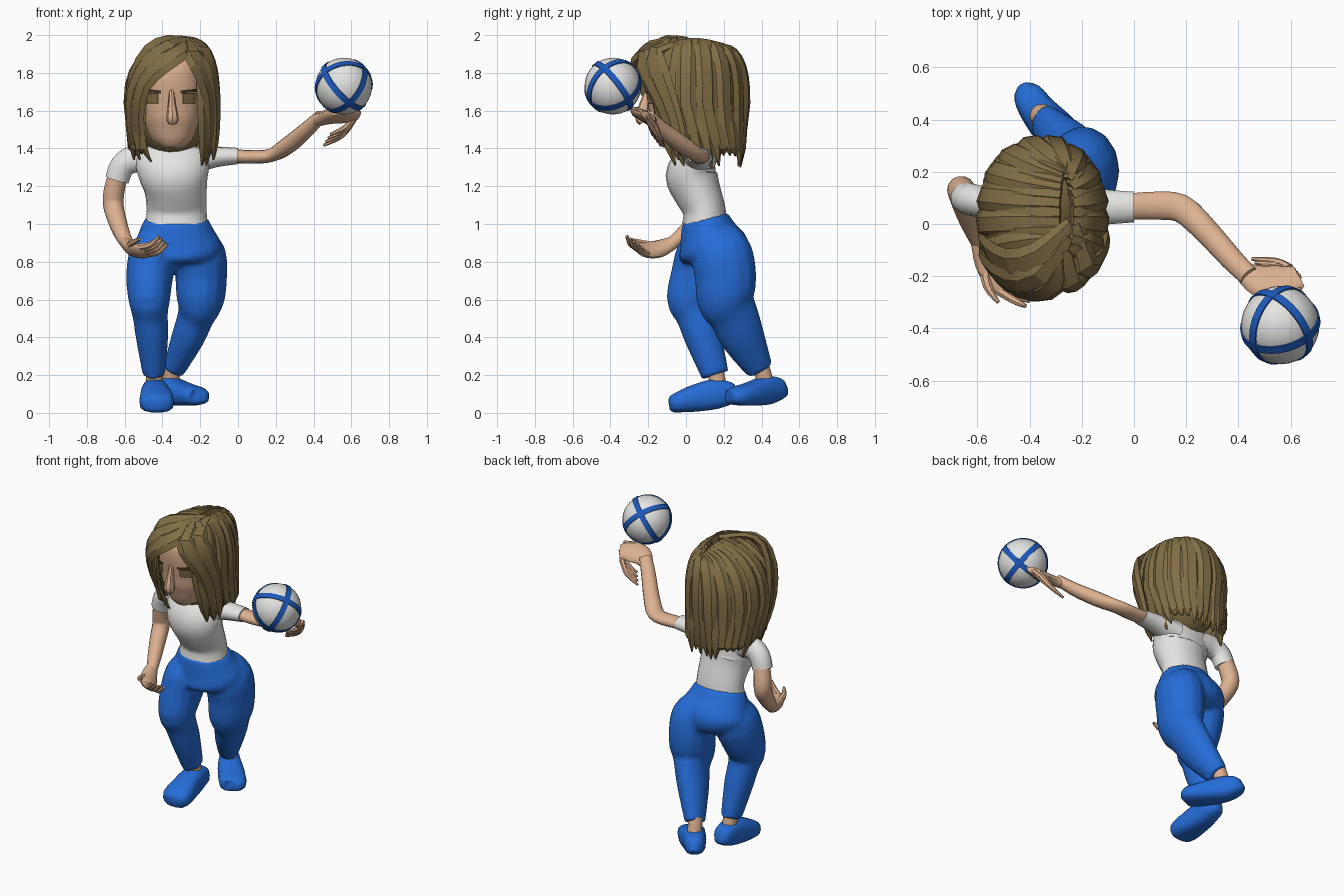
import bpy, bmesh, math, random
from mathutils import Vector, Matrix

random.seed(4)
HC = Vector((-0.35, 0.03, 1.64))      # centre of the hair


def material(name, rgb):
    m = bpy.data.materials.new(name)
    m.diffuse_color = (*rgb, 1)
    return m


SKIN = material("skin", (0.72, 0.44, 0.28))
HAIR = material("hair brown", (0.22, 0.155, 0.06))
DARK = material("brow dark brown", (0.05, 0.035, 0.015))
WHITE = material("shirt white", (0.78, 0.78, 0.77))
BLUE = material("trouser blue", (0.018, 0.15, 0.68))
BAND = material("ball blue", (0.012, 0.1, 0.5))


def finish(name, bm, mat, angle=40):
    me = bpy.data.meshes.new(name)
    bmesh.ops.recalc_face_normals(bm, faces=bm.faces)
    bm.to_mesh(me)
    bm.free()
    me.materials.append(mat)
    ob = bpy.data.objects.new(name, me)
    bpy.context.collection.objects.link(ob)
    if angle:
        bpy.ops.object.select_all(action='DESELECT')
        ob.select_set(True)
        bpy.context.view_layer.objects.active = ob
        bpy.ops.object.shade_smooth_by_angle(angle=math.radians(angle))
    return ob


def spline(pts, n):
    """Catmull-Rom points through the rows of pts."""
    rows = [Vector(p) for p in pts]
    out = []
    for i in range(len(rows) - 1):
        a, b, c, d = rows[max(i - 1, 0)], rows[i], rows[i + 1], rows[min(i + 2, len(rows) - 1)]
        for k in range(n):
            t = k / n
            out.append(0.5 * (2 * b + (c - a) * t + (2 * a - 5 * b + 4 * c - d) * t ** 2
                              + (3 * b - a - 3 * c + d) * t ** 3))
    return out + [rows[-1]]


def add_tube(bm, pts, ref=None, sides=14, n=3, power=1):
    """Oval tube; each row is x, y, z, radius along ref, other radius. power < 1 squares it."""
    pts = [p if len(p) == 5 else (*p, p[3]) for p in pts]
    rows = spline(pts, n)
    pos = [Vector(r[:3]) for r in rows]
    rings = []
    bend = lambda v: math.copysign(abs(v) ** power, v)
    for i, r in enumerate(rows):
        t = (pos[min(i + 1, len(pos) - 1)] - pos[max(i - 1, 0)]).normalized()
        s = Vector(ref) if ref else t.cross(pos[i] - HC)
        s = (s - t * s.dot(t)).normalized()
        u = t.cross(s)
        rings.append([bm.verts.new(pos[i] + s * bend(math.cos(w)) * max(r[3], .002)
                                   + u * bend(math.sin(w)) * max(r[4], .002))
                      for w in (2 * math.pi * k / sides for k in range(sides))])
    for a, b in zip(rings, rings[1:]):
        for k in range(sides):
            j = (k + 1) % sides
            bm.faces.new((a[k], a[j], b[j], b[k]))
    bm.faces.new(rings[0])
    bm.faces.new(rings[-1])


def tube(name, mat, pts, ref=(1, 0, 0), **kw):
    bm = bmesh.new()
    add_tube(bm, pts, ref, **kw)
    return finish(name, bm, mat)


# Torso and sleeves
tube("shirt", WHITE, [(-.325, .1, 1.0, .165, .12), (-.325, .095, 1.08, .158, .113), (-.33, .055, 1.18, .165, .128),
                      (-.34, .03, 1.26, .185, .138), (-.345, .05, 1.34, .2, .11), (-.345, .07, 1.395, .17, .08),
                      (-.345, .07, 1.415, .08, .06)], sides=20)
tube("left_sleeve", WHITE, [(-.26, .07, 1.33, .07, .09), (-.12, .065, 1.355, .055, .07), (0, .065, 1.36, .043, .06)], (0, 0, 1))
tube("right_sleeve", WHITE, [(-.44, .07, 1.33, .07, .08), (-.54, .08, 1.345, .06, .075), (-.61, .09, 1.31, .062, .068),
                             (-.64, .1, 1.235, .06, .065)], (0, 1, 0))

# Trousers: seat and baggy legs fused into one skin
bm = bmesh.new()
add_tube(bm, [(-.325, .1, 1.03, .168, .125), (-.325, .12, .95, .205, .155), (-.32, .145, .87, .235, .19),
              (-.32, .155, .81, .2, .17), (-.32, .155, .78, .1, .1)], (1, 0, 0), sides=20)
add_tube(bm, [(-.4, .12, .93, .1, .12), (-.445, .105, .84, .13, .16), (-.468, .065, .72, .125, .15),
              (-.47, .025, .6, .112, .13), (-.465, .05, .52, .095, .107), (-.455, .09, .4, .087, .1),
              (-.445, .155, .2, .06, .075)], (1, 0, 0))
add_tube(bm, [(-.25, .16, .93, .1, .13), (-.205, .19, .84, .14, .165), (-.195, .21, .72, .138, .165),
              (-.2, .21, .6, .128, .155), (-.22, .25, .52, .1, .135), (-.265, .3, .4, .088, .12),
              (-.34, .39, .23, .06, .075)], (1, 0, 0))
trousers = finish("trousers", bm, BLUE)
m = trousers.modifiers.new("fuse", 'REMESH')
m.mode, m.voxel_size, m.use_smooth_shade = 'VOXEL', .014, True
m = trousers.modifiers.new("soften", 'SMOOTH')
m.factor, m.iterations = .5, 6

# Ankles and shoes
tube("right_ankle", SKIN, [(-.445, .15, .25, .045), (-.44, .18, .1, .045)])
tube("left_ankle", SKIN, [(-.345, .39, .27, .045), (-.36, .43, .13, .045)])
tube("right_shoe", BLUE, [(-.44, .275, .11, .02, .03), (-.44, .25, .105, .055, .055), (-.44, .16, .1, .07, .08),
                          (-.435, .05, .078, .085, .073), (-.43, -.03, .058, .092, .057), (-.43, -.075, .045, .075, .044),
                          (-.43, -.09, .042, .03, .025)], power=.7)
tube("left_shoe", BLUE, [(-.425, .525, .14, .02, .03), (-.41, .5, .13, .055, .055), (-.365, .43, .12, .07, .075),
                         (-.29, .345, .1, .083, .063), (-.23, .275, .09, .083, .05), (-.205, .245, .085, .065, .038),
                         (-.2, .235, .085, .03, .02)], (.75, .65, 0), power=.7)

# Arms
tube("left_arm", SKIN, [(-.05, .065, 1.36, .038, .05), (.08, .07, 1.355, .036, .055), (.18, .06, 1.365, .036, .055),
                        (.27, -.02, 1.42, .045, .05), (.37, -.13, 1.505, .04, .045), (.44, -.2, 1.575, .03, .04)], (0, 0, 1))
tube("right_arm", SKIN, [(-.63, .1, 1.28, .05), (-.655, .12, 1.18, .055), (-.66, .125, 1.1, .054),
                         (-.64, .06, 1.02, .05), (-.61, -.02, .94, .042), (-.58, -.09, .885, .032)], (1, 0, 0))


# Hands: a palm, four fingers and a thumb
def hand(name, palm, ref, knuckle, bend, tip, spread, thumb):
    bm = bmesh.new()
    add_tube(bm, palm, ref)
    k, b, t, s = map(Vector, (knuckle, bend, tip, spread))
    for i in (-1.5, -.5, .5, 1.5):
        add_tube(bm, [(*(k + s * i), .02), (*(b + s * i * 1.1), .016), (*(t + s * i * 1.2), .008)], (.3, .4, .8), sides=7)
    add_tube(bm, thumb, (.3, .4, .8), sides=7)
    finish(name, bm, SKIN)


hand("left_hand", [(.41, -.18, 1.545, .035, .03), (.49, -.22, 1.57, .07, .03), (.57, -.225, 1.575, .075, .028),
                   (.63, -.2, 1.57, .05, .02)], (0, 1, -.5),
     (.61, -.19, 1.555), (.56, -.165, 1.49), (.47, -.155, 1.445), (.01, -.012, .016),
     [(.5, -.26, 1.585, .025), (.57, -.27, 1.6, .02), (.64, -.25, 1.61, .008)])
hand("right_hand", [(-.595, -.06, .905, .035, .03), (-.565, -.14, .87, .055, .035), (-.52, -.21, .86, .06, .03),
                    (-.48, -.24, .86, .045, .022)], (.5, .5, -.5),
     (-.5, -.23, .86), (-.44, -.265, .872), (-.395, -.285, .915), (.012, .016, -.012),
     [(-.57, -.16, .88, .025), (-.56, -.24, .9, .018), (-.52, -.3, .92, .008)])

# Head, neck and nose
tube("neck", SKIN, [(-.35, .07, 1.37, .075), (-.35, .05, 1.5, .075)])
head = tube("head", SKIN, [(-.35, -.06, 1.4, .045, .06), (-.35, -.055, 1.44, .1, .105), (-.35, -.035, 1.52, .14, .155),
                           (-.35, -.025, 1.62, .16, .175), (-.35, -.025, 1.75, .165, .195),
                           (-.35, -.03, 1.85, .15, .18), (-.35, -.02, 1.93, .08, .1)], sides=20, power=.85)
tube("nose", SKIN, [(-.352, -.2, 1.72, .012, .012), (-.35, -.22, 1.64, .02, .025), (-.347, -.235, 1.565, .033, .035),
                    (-.347, -.225, 1.54, .028, .025)], sides=8)


# Eyes and brows: thin plates laid on the face
def face_plate(name, mat, x0, x1, z0, z1, h, lift):
    bm = bmesh.new()
    cols = [[bm.verts.new((x0 + (x1 - x0) * i / 6, -.4, z0 + (z1 - z0) * i / 6 + h * j / 4)) for j in range(5)]
            for i in range(7)]
    for a, b in zip(cols, cols[1:]):
        for j in range(4):
            bm.faces.new((a[j], b[j], b[j + 1], a[j + 1]))
    ob = finish(name, bm, mat, 0)
    m = ob.modifiers.new("lay on face", 'SHRINKWRAP')
    m.target = head
    m.wrap_method = 'PROJECT'
    m.wrap_mode = 'ABOVE_SURFACE'
    m.use_project_y = True
    m.offset = lift


for side, e in (("right", -.452), ("left", -.262)):
    d = 1 if side == "left" else -1
    face_plate(side + "_eye", DARK, e - .033, e + .033, 1.635, 1.635, .06, .004)
    face_plate(side + "_iris", HAIR, e - .029, e + .029, 1.638, 1.638, .05, .007)
    z = (1.692, 1.702) if d > 0 else (1.702, 1.692)
    face_plate(side + "_brow", DARK, *sorted((e + d * .055, e - d * .045)), *z, .016, .006)

# Hair: scalp with tapered locks falling from a parting line
bm = bmesh.new()
bmesh.ops.create_uvsphere(bm, u_segments=20, v_segments=12, radius=1,
                          matrix=Matrix.Translation((-.35, .07, 1.65)) @ Matrix.Diagonal((.21, .235, .31, 1)))
finish("scalp", bm, HAIR)
bm = bmesh.new()
for i in range(25):
    a = math.radians(-38 + 256 * i / 24)
    ca, sa = math.cos(a), math.sin(a)
    out = .016 * (i % 2)
    low = 1 - .12 * max(0, sa) ** 2
    tip = random.uniform(1.29, 1.38)
    path = []
    for k, w in zip((.3, 1.2, 2, 3, 4, 5, 6, 7), (.03, .04, .05, .055, .055, .055, .055, .055)):
        p = k * math.pi / 14
        sn, cs = math.sin(p) ** .85, math.cos(p) ** .8 if k < 7 else 0
        path.append((HC.x + .1 * (1 - sn) + (.217 + out) * sn * ca,
                     HC.y + .17 * sa * (1 - sn) + (.275 + out) * sn * sa, HC.z + .325 * cs * low, w, .024))
    for f, z, w in ((.97, 1.5, .05), (.93, 1.4, .035), (.88, tip, .004)):
        path.append((HC.x + .23 * f * ca, HC.y + .28 * f * sa + .25 * (1.64 - z) * abs(ca), z, w, .02 if w > .01 else .004))
    add_tube(bm, path, sides=6, n=1)

# Parted front locks that frame the face
FRONT = [
    [(-.26, -.1, 1.96), (-.31, -.23, 1.91), (-.4, -.26, 1.85), (-.5, -.22, 1.74), (-.53, -.15, 1.58), (-.51, -.09, 1.43), (-.46, -.07, 1.33)],
    [(-.25, -.05, 1.97), (-.36, -.2, 1.94), (-.47, -.22, 1.86), (-.55, -.16, 1.72), (-.565, -.1, 1.56), (-.545, -.05, 1.43), (-.52, -.03, 1.34)],
    [(-.24, 0, 1.97), (-.36, -.12, 1.97), (-.47, -.15, 1.92), (-.55, -.1, 1.78), (-.572, -.05, 1.6), (-.565, -.02, 1.45), (-.55, 0, 1.34)],
    [(-.26, -.1, 1.96), (-.24, -.22, 1.9), (-.19, -.2, 1.8), (-.155, -.145, 1.68), (-.15, -.1, 1.56), (-.15, -.06, 1.43), (-.17, -.04, 1.34)],
    [(-.23, 0, 1.97), (-.19, -.16, 1.92), (-.145, -.15, 1.81), (-.125, -.1, 1.68), (-.12, -.06, 1.56), (-.125, -.03, 1.43), (-.13, -.01, 1.34)],
]
for path in FRONT:
    add_tube(bm, [(*p, w, h) for p, w, h in zip(path, (.03, .06, .065, .055, .045, .038, .004),
                                                (.02, .025, .025, .025, .022, .018, .004))], sides=6, n=2)
finish("hair_locks", bm, HAIR, 25)

# Ball with three crossing bands
BALL = Vector((.56, -.387, 1.73))
bm = bmesh.new()
bmesh.ops.create_uvsphere(bm, u_segments=32, v_segments=20, radius=.15, matrix=Matrix.Translation(BALL))
finish("ball", bm, WHITE)
p1 = Vector((.2, -.77, -.6)).normalized()
p2 = Vector((-.7, -.4, .6))
p2 = (p2 - p1 * p2.dot(p1)).normalized()
for i, axis in enumerate((p1, p2, p1.cross(p2))):
    bm = bmesh.new()
    rot = Matrix.Translation(BALL) @ axis.to_track_quat('Z', 'Y').to_matrix().to_4x4()
    loops = [[bm.verts.new(rot @ Vector((r * math.cos(w), r * math.sin(w), z)))
              for w in (math.tau * k / 40 for k in range(40))]
             for r, z in ((.146, -.017), (.154, -.016), (.154, .016), (.146, .017))]
    for a, b in zip(loops, loops[1:] + loops[:1]):
        for k in range(40):
            j = (k + 1) % 40
            bm.faces.new((a[k], a[j], b[j], b[k]))
    finish("ball_band_%d" % (i + 1), bm, BAND)
